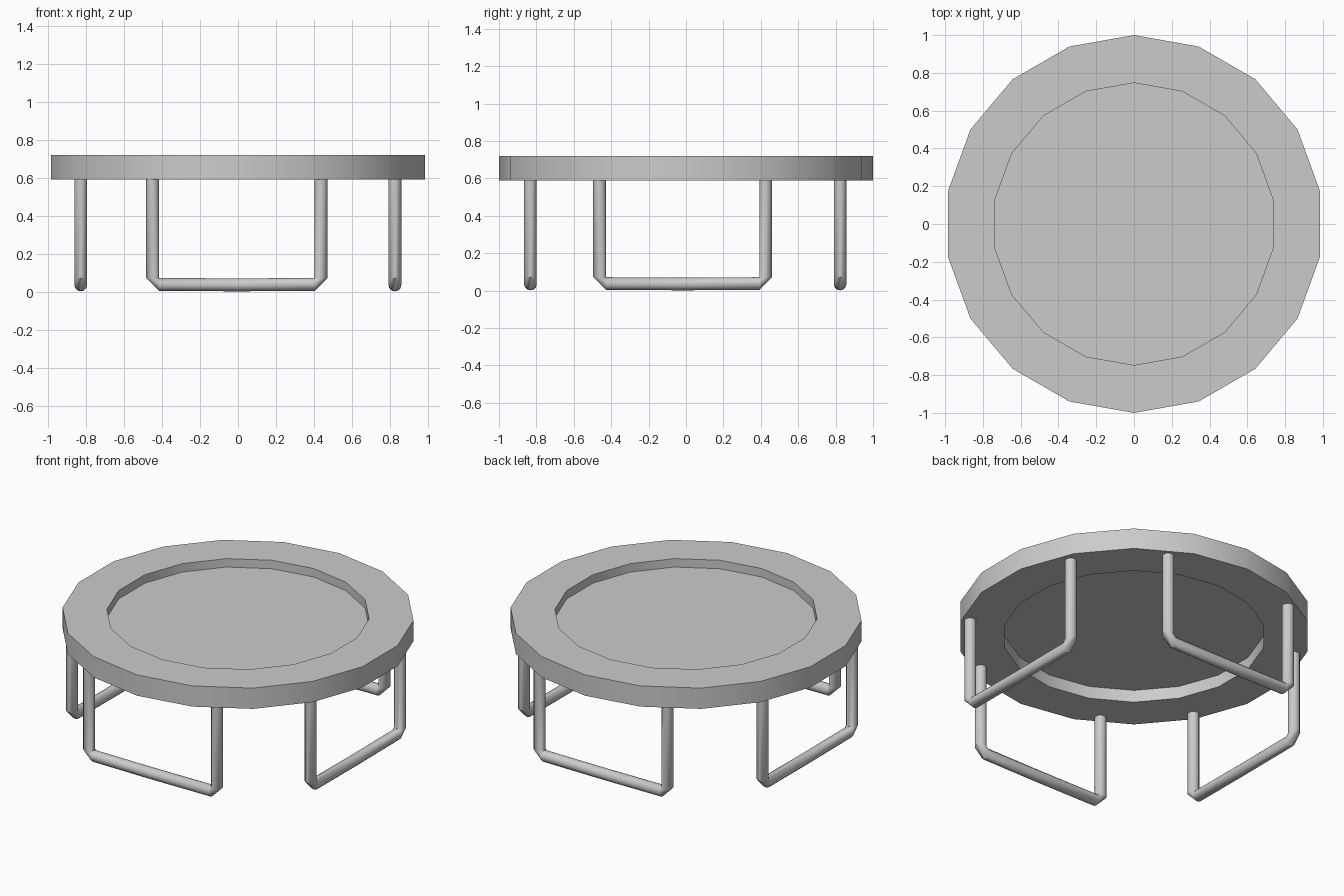
import bpy, bmesh
from math import sin, cos, pi, radians

if "Cube" in bpy.data.objects:
    bpy.data.objects.remove(bpy.data.objects["Cube"])

SIDES = 18
Z_LOW, Z_TOP, Z_MAT = 0.59, 0.72, 0.667
R_OUT, R_IN = 1.0, 0.747


def finish(bm, name, angle=30):
    bmesh.ops.recalc_face_normals(bm, faces=bm.faces)
    mesh = bpy.data.meshes.new(name)
    bm.to_mesh(mesh)
    bm.free()
    ob = bpy.data.objects.new(name, mesh)
    bpy.context.collection.objects.link(ob)
    bpy.ops.object.select_all(action='DESELECT')
    ob.select_set(True)
    bpy.context.view_layer.objects.active = ob
    bpy.ops.object.shade_smooth_by_angle(angle=radians(angle))
    return ob


def bridge(bm, a, b):
    n = len(a)
    for i in range(n):
        j = (i + 1) % n
        bm.faces.new((a[i], a[j], b[j], b[i]))


def circle(bm, r, z):
    return [bm.verts.new((r * cos(pi / 2 + 2 * pi * i / SIDES),
                          r * sin(pi / 2 + 2 * pi * i / SIDES), z))
            for i in range(SIDES)]


# padded rim: rectangular section swept round an 18-sided ring
bm = bmesh.new()
loops = [circle(bm, r, z) for r, z in
         ((R_OUT, Z_LOW), (R_OUT, Z_TOP), (R_IN, Z_TOP), (R_IN, Z_LOW))]
for k in range(4):
    bridge(bm, loops[k], loops[(k + 1) % 4])
finish(bm, "padded_rim")

# recessed jumping mat
bm = bmesh.new()
bm.faces.new(circle(bm, R_IN, Z_MAT))
finish(bm, "jumping_mat")


# U-shaped leg frame: straight tubes with chamfered outer corners
def leg_frame(name, turn, x, y):
    r, half, zc, n = 0.034, 0.444, 0.038, 12
    bm = bmesh.new()
    # each station: centre x, centre z, cross-section direction in x and z
    stations = [(-half, Z_LOW + 0.01, -1, 0), (-half, zc + r, -1, 0),
                (-half + r, zc, 0, -1), (0, zc - 0.002, 0, -1),
                (half - r, zc, 0, -1),
                (half, zc + r, 1, 0), (half, Z_LOW + 0.01, 1, 0)]
    rings = []
    for cx, cz, dx, dz in stations:
        rings.append([bm.verts.new((cx + dx * r * cos(2 * pi * i / n),
                                    r * sin(2 * pi * i / n),
                                    cz + dz * r * cos(2 * pi * i / n)))
                      for i in range(n)])
    for a, b in zip(rings, rings[1:]):
        bridge(bm, a, b)
    bm.faces.new(rings[0])
    bm.faces.new(rings[-1])
    ob = finish(bm, name, 40)
    ob.rotation_euler.z = turn
    ob.location = (x, y, 0)


leg_frame("front_leg_frame", 0, -0.006, -0.832)
leg_frame("back_leg_frame", 0, -0.006, 0.824)
leg_frame("left_leg_frame", pi / 2, -0.828, -0.018)
leg_frame("right_leg_frame", pi / 2, 0.826, -0.018)
